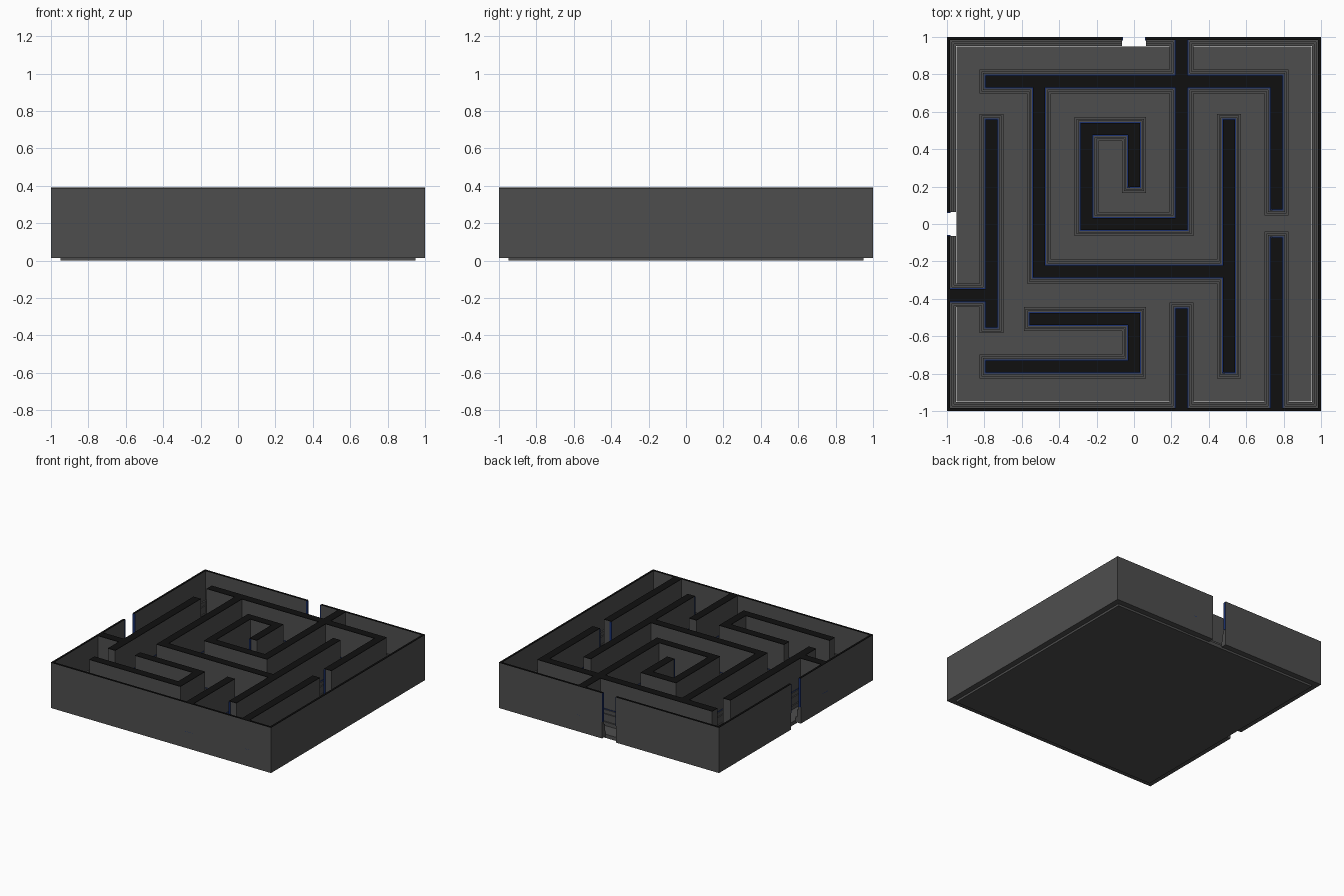
import bpy, bmesh

if "Cube" in bpy.data.objects:
    bpy.data.objects.remove(bpy.data.objects["Cube"])

def material(name, rgb):
    m = bpy.data.materials.new(name)
    m.diffuse_color = (*rgb, 1)
    m.use_nodes = True
    m.node_tree.nodes["Principled BSDF"].inputs["Base Color"].default_value = m.diffuse_color
    return m

GREY = material("dark grey", (0.076, 0.076, 0.076))
BLACK = material("black", (0.005, 0.005, 0.005))
BLUE = material("deep blue", (0.01, 0.03, 0.16))

G, T = 0.254, 0.033          # maze pitch, half wall thickness
RIM = 0.016                  # outer wall thickness
BASE, TOP = 0.015, 0.39

# interior walls: centre lines x0, y0, x1, y1
def hwall(y, a, b): return (a - T, y - T, b + T, y + T)
def vwall(x, a, b): return (x - T, a - T, x + T, b + T)

inner = [
    hwall(3*G, -3*G, 3*G), vwall(3*G, 0.11, 3*G), vwall(G, 0, 1),
    hwall(0, -G, G), vwall(-G, 0, 2*G), hwall(2*G, -G, 0), vwall(0, 0.23, 2*G),
    vwall(-2*G, -G, 3*G), hwall(-G, -2*G, 2*G), vwall(2*G, -3*G, 0.525),
    vwall(-3*G, -0.52, 0.525), hwall(-1.5*G, -1, -3*G),
    hwall(-2*G, -0.525, 0), vwall(0, -3*G, -2*G), hwall(-3*G, -3*G, 0),
    vwall(G, -1, -0.485), vwall(3*G, -1, -0.105),
]
# outer walls
i = 1 - RIM
outer = [(-1, -1, 1, -i), (-1, i, 1, 1), (-1, -1, -i, 1), (i, -1, 1, 1)]
walls = inner + outer
# door openings in the back and left walls
DOOR = 0.063
doors = [(-DOOR, 0.95, DOOR, 1.1), (-1.1, -DOOR, -0.95, DOOR)]

def plan(name, rects, grow, z0, z1, mat):
    """Extrude the union of rectangles, clipped to the square, less the doors."""
    c = lambda v: max(-1.0, min(1.0, v))
    rs = [(c(a-grow), c(b-grow), c(d+grow), c(e+grow)) for a, b, d, e in rects]
    edges = rs + [tuple(c(v) for v in d) for d in doors]
    xs = sorted({round(v, 4) for r in edges for v in (r[0], r[2])})
    ys = sorted({round(v, 4) for r in edges for v in (r[1], r[3])})
    inside = lambda x, y, q: any(a < x < d and b < y < e for a, b, d, e in q)
    cells = {(m, n) for m in range(len(xs)-1) for n in range(len(ys)-1)
             for x, y in [((xs[m]+xs[m+1])/2, (ys[n]+ys[n+1])/2)]
             if inside(x, y, rs) and not inside(x, y, doors)}
    bm = bmesh.new()
    cache = {}
    def v(m, n, z):
        if (m, n, z) not in cache:
            cache[m, n, z] = bm.verts.new((xs[m], ys[n], z))
        return cache[m, n, z]
    for m, n in cells:
        ring = [(m, n), (m+1, n), (m+1, n+1), (m, n+1)]
        bm.faces.new([v(*p, z1) for p in ring])
        bm.faces.new([v(*p, z0) for p in reversed(ring)])
        for k, (dx, dy) in enumerate([(0, -1), (1, 0), (0, 1), (-1, 0)]):
            if (m+dx, n+dy) not in cells:
                a, b = ring[k], ring[(k+1) % 4]
                bm.faces.new([v(*a, z0), v(*b, z0), v(*b, z1), v(*a, z1)])
    me = bpy.data.meshes.new(name)
    bm.to_mesh(me)
    bm.free()
    me.materials.append(mat)
    bpy.context.collection.objects.link(bpy.data.objects.new(name, me))

def box(name, x0, y0, z0, x1, y1, z1, mat):
    bpy.ops.mesh.primitive_cube_add(size=1, location=((x0+x1)/2, (y0+y1)/2, (z0+z1)/2))
    o = bpy.context.object
    o.name = name
    o.scale = (x1-x0, y1-y0, z1-z0)
    o.data.materials.append(mat)

# floor slab
box("floor", -0.95, -0.95, 0, 0.95, 0.95, 0.03, GREY)

# stepped skirting, walls and black wall caps
plan("skirting_lower", walls, 0.031, BASE, 0.06, GREY)
plan("skirting_middle", walls, 0.021, 0.06, 0.12, GREY)
plan("skirting_upper", walls, 0.012, 0.12, 0.15, GREY)
plan("walls", walls, 0.0, BASE, TOP - 0.004, GREY)
plan("wall_caps", walls, 0.0, TOP - 0.004, TOP, BLACK)

# narrow blue trim line on the interior walls
plan("wall_trim", inner, 0.005, 0.15, 0.153, BLUE)

# blue strips on the door jambs
for s in (-1, 1):
    a, b = sorted((s*(DOOR - 0.003), s*(DOOR + 0.004)))
    box("back_door_jamb", a, i - 0.004, 0.15, b, 0.999, TOP - 0.004, BLUE)
    box("left_door_jamb", -0.999, a, 0.15, -i + 0.004, b, TOP - 0.004, BLUE)

# blue corner strips on free wall ends
for x, y in [(2*G, -3*G - T), (3*G, 0.11 - T), (3*G, -0.105 + T), (0, 0.23 - T)]:
    box("wall_end_strip", x - T - 0.002, y - 0.004, 0.15, x - T + 0.012, y + 0.004, TOP - 0.006, BLUE)
